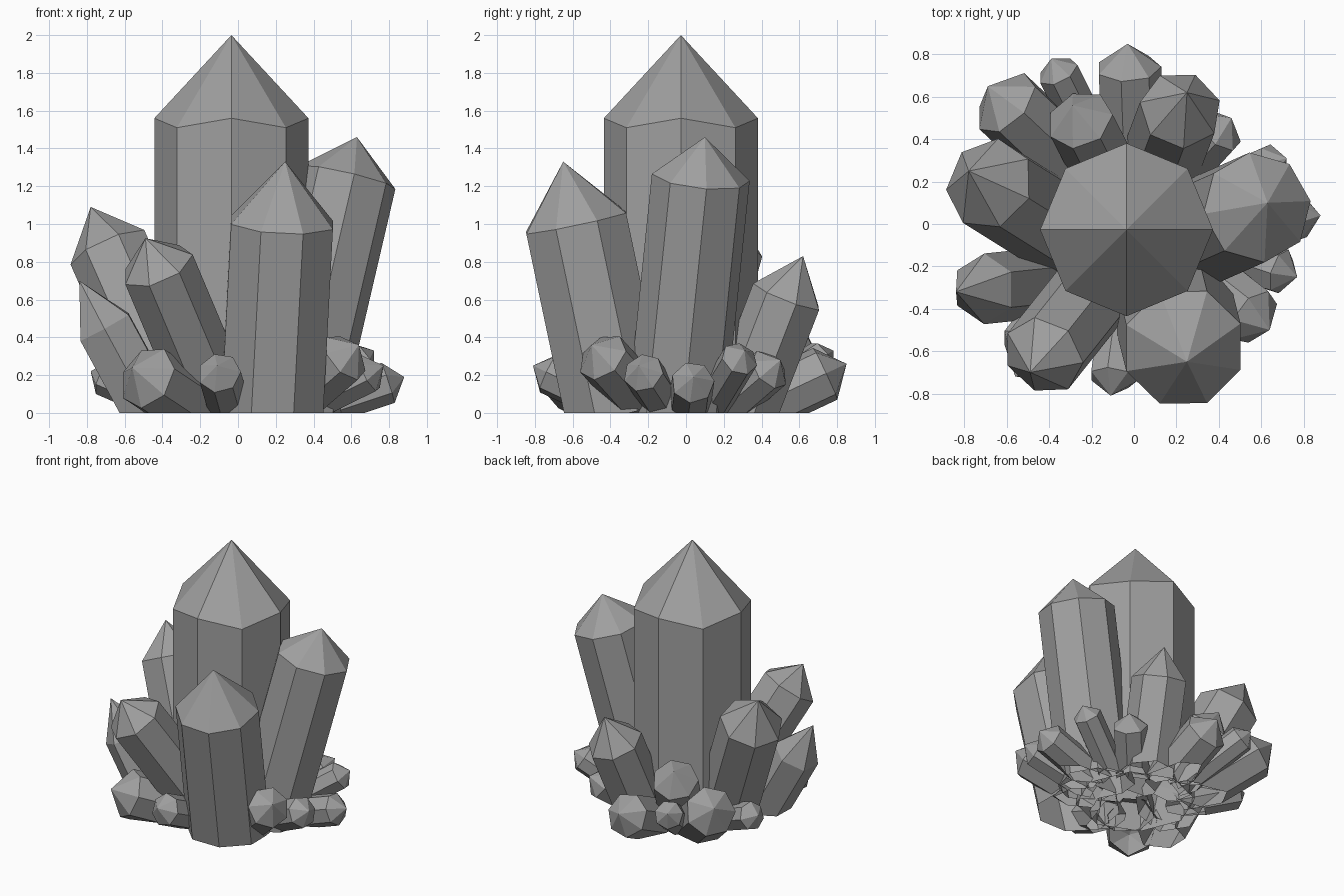
import bpy
import bmesh
from math import cos, sin, tau, pi
from mathutils import Vector

if "Cube" in bpy.data.objects:
    bpy.data.objects.remove(bpy.data.objects["Cube"], do_unlink=True)

# One flat grey for the whole cluster
stone = bpy.data.materials.new("crystal grey")
stone.use_nodes = True
grey = (0.35, 0.35, 0.35, 1)
stone.diffuse_color = grey
stone.node_tree.nodes["Principled BSDF"].inputs["Base Color"].default_value = grey


def crystal(name, tip, foot, radius, cap, sides=7, roll=0.0, wobble=0.0):
    """Pointed prism running from foot on the ground to tip, trimmed at the ground."""
    tip = Vector(tip)
    foot = Vector((foot[0], foot[1], 0))
    axis = (tip - foot).normalized()
    across = (Vector((1, 0, 0)) - axis * axis.x).normalized()
    side = axis.cross(across)
    shoulder = tip - axis * cap

    bm = bmesh.new()
    low, high = [], []
    for i in range(sides):
        angle = tau * i / sides + roll
        spoke = (across * cos(angle) + side * sin(angle)) * radius
        low.append(bm.verts.new(foot + spoke))
        high.append(bm.verts.new(shoulder + spoke + axis * wobble * (-1) ** i))
    point = bm.verts.new(tip)
    for i in range(sides):
        j = (i + 1) % sides
        bm.faces.new((low[i], low[j], high[j], high[i]))
        bm.faces.new((high[i], high[j], point))

    # Trim everything below the ground, leaving the root open
    bmesh.ops.bisect_plane(bm, geom=bm.verts[:] + bm.edges[:] + bm.faces[:],
                           plane_co=(0, 0, 0), plane_no=(0, 0, 1), clear_inner=True)
    mesh = bpy.data.meshes.new(name)
    bm.to_mesh(mesh)
    bm.free()
    mesh.materials.append(stone)
    bpy.context.collection.objects.link(bpy.data.objects.new(name, mesh))


# Large crystals, each with its own lean and roll
crystal("main_crystal", tip=(-0.035, -0.027, 2), foot=(-0.035, -0.027),
        radius=0.408, cap=0.465, sides=8, wobble=0.025)
crystal("front_crystal", tip=(0.25, -0.65, 1.33), foot=(0.18, -0.37),
        radius=0.292, cap=0.33, sides=8, roll=pi / 8)
crystal("side_crystal", tip=(0.63, 0.1, 1.46), foot=(0.29, -0.05),
        radius=0.262, cap=0.22, sides=8, roll=0.14)
crystal("rear_corner_crystal", tip=(-0.78, 0.25, 1.09), foot=(-0.3, -0.05),
        radius=0.222, cap=0.25, roll=0.47)
crystal("outer_crystal", tip=(-0.84, -0.32, 0.7), foot=(-0.46, -0.28),
        radius=0.167, cap=0.28, sides=6, roll=pi / 6)
crystal("front_corner_crystal", tip=(-0.49, -0.7, 0.925), foot=(-0.1, -0.21),
        radius=0.2, cap=0.18)
crystal("back_crystal", tip=(0.25, 0.62, 0.83), foot=(0.13, 0.3),
        radius=0.195, cap=0.23, roll=0.3)

# Small crystals fanning out around the foot: tip position and radius
shards = {
    "back_middle_shard": ((-0.03, 0.85, 0.26), 0.155),
    "back_inner_shard": ((-0.29, 0.56, 0.54), 0.16),
    "back_small_shard": ((-0.39, 0.78, 0.33), 0.1),
    "back_corner_shard": ((-0.69, 0.65, 0.4), 0.175),
    "rear_side_shard": ((-0.78, 0.25, 0.22), 0.1),
    "back_side_shard": ((0.46, 0.5, 0.28), 0.12),
    "side_rear_shard": ((0.72, 0.31, 0.33), 0.1),
    "side_low_shard": ((0.88, 0.04, 0.19), 0.115),
    "side_middle_shard": ((0.77, -0.25, 0.25), 0.11),
    "side_front_shard": ((0.64, -0.5, 0.36), 0.145),
    "front_middle_shard": ((-0.11, -0.81, 0.25), 0.115),
    "front_corner_shard": ((-0.56, -0.72, 0.24), 0.175),
}
for name, (tip, radius) in shards.items():
    crystal(name, tip, foot=(tip[0] * 0.35, tip[1] * 0.35),
            radius=radius, cap=radius * 0.8)
